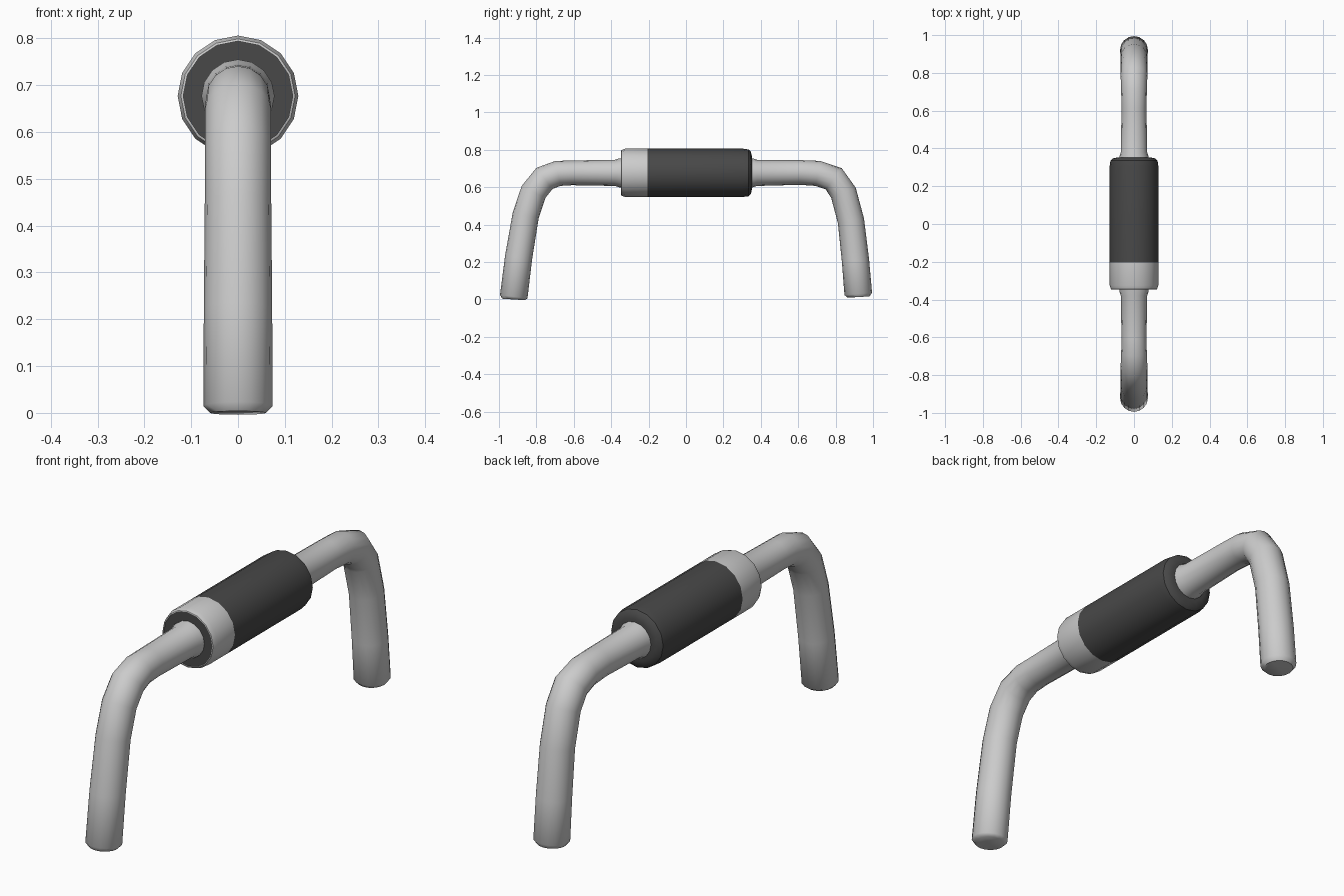
import bpy, bmesh, math
from mathutils import Vector

if "Cube" in bpy.data.objects:
    bpy.data.objects.remove(bpy.data.objects["Cube"])

SIDES = 16
AXIS_Z = 0.677


def make_object(name, rings, mat=None, cap=True, closed=False, angle=35):
    """Skin a list of rings of points into a smooth-shaded object."""
    bm = bmesh.new()
    vr = [[bm.verts.new(p) for p in ring] for ring in rings]
    pairs = list(zip(vr, vr[1:]))
    if closed:
        pairs.append((vr[-1], vr[0]))
    for a, b in pairs:
        for i in range(SIDES):
            j = (i + 1) % SIDES
            bm.faces.new((a[i], a[j], b[j], b[i]))
    if cap and not closed:
        bm.faces.new(vr[0])
        bm.faces.new(vr[-1])
    bmesh.ops.recalc_face_normals(bm, faces=bm.faces)
    me = bpy.data.meshes.new(name)
    bm.to_mesh(me)
    bm.free()
    ob = bpy.data.objects.new(name, me)
    bpy.context.collection.objects.link(ob)
    if mat:
        me.materials.append(mat)
    bpy.ops.object.select_all(action='DESELECT')
    ob.select_set(True)
    bpy.context.view_layer.objects.active = ob
    bpy.ops.object.shade_smooth_by_angle(angle=math.radians(angle))
    return ob


def sweep(path):
    """Rings along a path of (y, z, radius) in the YZ plane."""
    pts = [Vector((0, y, z)) for y, z, r in path]
    rings = []
    for k, p in enumerate(pts):
        t = (pts[min(k + 1, len(pts) - 1)] - pts[max(k - 1, 0)]).normalized()
        n = Vector((0, -t.z, t.y))
        r = path[k][2]
        rings.append([p + Vector((1, 0, 0)) * r * math.cos(a) + n * r * math.sin(a)
                      for a in (2 * math.pi * i / SIDES for i in range(SIDES))])
    return rings


def lathe(profile):
    """Rings about the grip axis from (y, radius) pairs."""
    return [[(r * math.cos(2 * math.pi * i / SIDES), y,
              AXIS_Z + r * math.sin(2 * math.pi * i / SIDES))
             for i in range(SIDES)] for y, r in profile]


dark = bpy.data.materials.new("dark_rubber")
dark.diffuse_color = (0.065, 0.065, 0.065, 1)
dark.use_nodes = True
dark.node_tree.nodes["Principled BSDF"].inputs["Base Color"].default_value = dark.diffuse_color

# Bent tube: the two legs and the bar through the grip
R = 0.071
tube = [(-0.922, 0.0, 0.06), (-0.921, 0.015, R + 0.003), (-0.895, 0.225, R + 0.002),
        (-0.857, 0.45, R), (-0.815, 0.575, R), (-0.757, 0.647, R),
        (-0.685, 0.674, 0.068), (-0.61, 0.677, 0.066), (-0.38, AXIS_Z, 0.07),
        (-0.355, AXIS_Z, 0.078), (-0.33, AXIS_Z, 0.078),
        (0.33, AXIS_Z, 0.078), (0.355, AXIS_Z, 0.078), (0.38, AXIS_Z, 0.07),
        (0.61, 0.679, 0.066), (0.705, 0.674, 0.068), (0.79, 0.645, R),
        (0.842, 0.57, R), (0.882, 0.42, R), (0.906, 0.21, R + 0.002),
        (0.921, 0.03, R + 0.003), (0.922, 0.013, 0.06)]
make_object("handle_tube", sweep(tube), angle=50)

# Dark grip sleeve with rounded end
make_object("grip_sleeve", lathe([
    (-0.342, 0.06), (-0.342, 0.118), (-0.205, 0.118), (-0.205, 0.129),
    (0.305, 0.129), (0.335, 0.125), (0.347, 0.113), (0.352, 0.09),
    (0.352, 0.06)]), dark, closed=True)

# Light collar on the front end of the grip
make_object("grip_collar", lathe([
    (-0.347, 0.117), (-0.345, 0.122), (-0.325, 0.129),
    (-0.205, 0.129), (-0.205, 0.117)]), closed=True)
